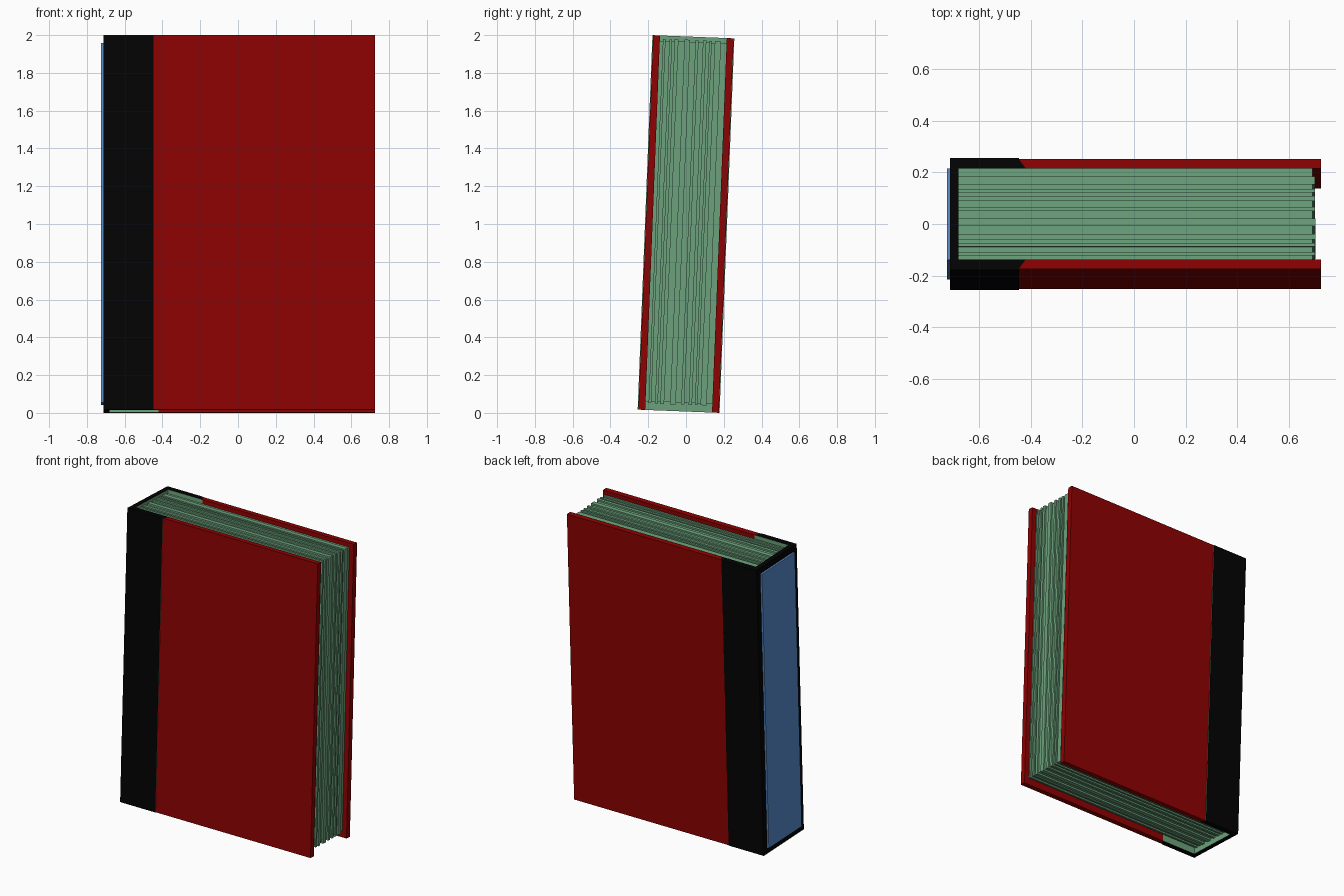
import bpy, bmesh, math, random
from mathutils import Matrix

if "Cube" in bpy.data.objects:
    bpy.data.objects.remove(bpy.data.objects["Cube"], do_unlink=True)

random.seed(4)
TILT = Matrix.Translation((0, 0, 1)) @ Matrix.Rotation(math.radians(-2.26), 4, 'X')
HALF = 0.992            # half height of the cover boards
OUT, IN = 0.213, 0.177  # outer and inner half thickness
SPINE_OUT = 0.217
JOINT_OUT, JOINT_IN = -0.447, -0.42  # slanted joint of board and binding


def material(name, colour):
    m = bpy.data.materials.new(name)
    m.use_nodes = True
    m.diffuse_color = (*colour, 1)
    m.node_tree.nodes["Principled BSDF"].inputs["Base Color"].default_value = (*colour, 1)
    return m


red = material("dark red cloth", (0.27, 0.0005, 0.0006))
black = material("black binding", (0.0008, 0.0008, 0.0008))
green = material("pale green paper", (0.15, 0.36, 0.2))
blue = material("slate blue label", (0.1, 0.26, 0.62))


def add_prism(bm, outline, bottom, top):
    """Extrude a flat xy outline between two heights."""
    low = [bm.verts.new((x, y, bottom)) for x, y in outline]
    high = [bm.verts.new((x, y, top)) for x, y in outline]
    bm.faces.new(low[::-1])
    bm.faces.new(high)
    n = len(outline)
    for i in range(n):
        j = (i + 1) % n
        bm.faces.new((low[i], low[j], high[j], high[i]))


def finish(name, bm, mats, rule=None):
    """Assign colours, lean the part back and link it."""
    bmesh.ops.recalc_face_normals(bm, faces=bm.faces)
    if rule:
        for f in bm.faces:
            f.material_index = rule(f)
    bm.transform(TILT)
    mesh = bpy.data.meshes.new(name)
    bm.to_mesh(mesh)
    bm.free()
    for m in mats:
        mesh.materials.append(m)
    ob = bpy.data.objects.new(name, mesh)
    bpy.context.collection.objects.link(ob)


def rect(x0, x1, y0, y1):
    return [(x0, y0), (x1, y0), (x1, y1), (x0, y1)]


# Cover boards, with a slanted joint against the binding
for name, s in (("front_cover", -1), ("back_cover", 1)):
    bm = bmesh.new()
    add_prism(bm, [(JOINT_OUT, s * OUT), (0.725, s * OUT),
                   (0.725, s * IN), (JOINT_IN, s * IN)], -HALF, HALF)
    finish(name, bm, [red])

# Spine binding wrapping round both boards, with paper lining and cut edges
half = [(-0.68, IN), (JOINT_IN, IN), (JOINT_OUT, OUT),
        (JOINT_OUT, SPINE_OUT), (-0.713, SPINE_OUT)]
bm = bmesh.new()
add_prism(bm, half + [(x, -y) for x, y in reversed(half)], -HALF, HALF)


def lining(face):
    c, n = face.calc_center_median(), face.normal
    inner_flap = n.y * c.y < -0.01
    return 1 if inner_flap or n.x > 0.5 else 0


finish("spine_binding", bm, [black, green], lining)

# Plain label plate on the spine
bm = bmesh.new()
add_prism(bm, rect(-0.7255, -0.7165, -0.178, 0.178), -0.952, 0.952)
add_prism(bm, rect(-0.7165, -0.712, -0.178, 0.178), -0.952, 0.952)
finish("spine_label", bm, [blue])

# Page block: gatherings of uneven thickness, every other one set back
bm = bmesh.new()
count = 17
widths = [random.uniform(0.5, 1.5) for _ in range(count)]
scale = 2 * IN / sum(widths)
y = -IN
for i, w in enumerate(widths):
    inset = random.uniform(0, 0.003) if i % 2 else 0.012
    add_prism(bm, rect(-0.68, 0.704 - inset, y, y + w * scale),
              -HALF + 0.034 + inset, HALF - 0.016 - inset)
    y += w * scale
finish("page_block", bm, [green])
